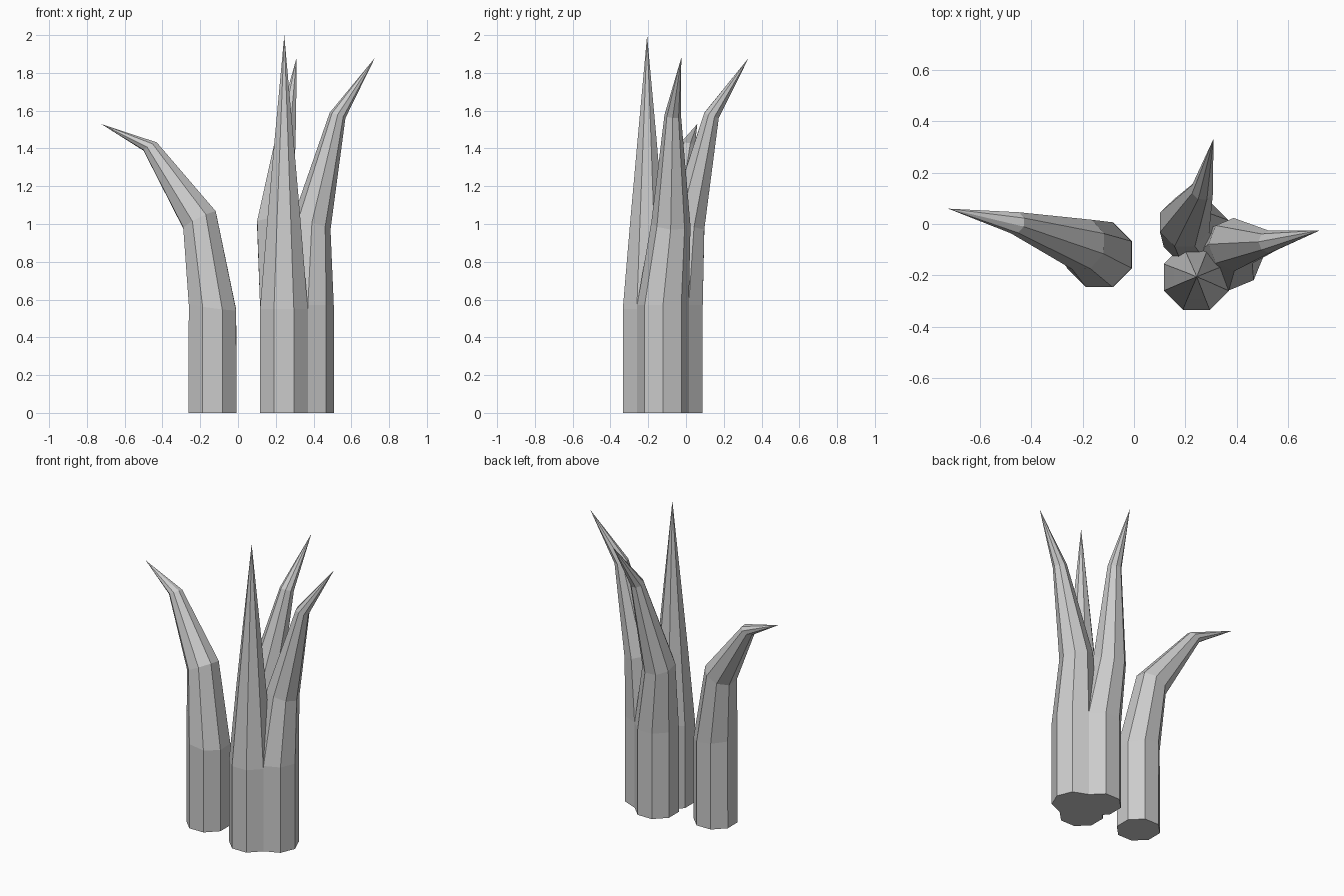
import bpy, bmesh
from math import sin, cos, pi, atan2, radians
from mathutils import Vector, Matrix

if "Cube" in bpy.data.objects:
    bpy.data.objects.remove(bpy.data.objects["Cube"])

SIDES = 8
RADII = (0.137, 0.137, 0.104, 0.044)


def blade(name, path, tilts, turn, radii=RADII):
    """Tapered octagonal stalk: rings along the path, leaning toward its tip, ending in a point."""
    bm = bmesh.new()
    pts = [Vector(p) for p in path]
    lean = pts[-1] - pts[0]
    axis = Vector((-lean.y, lean.x, 0))
    if axis.length < 0.02:
        axis = Vector((1, 0, 0))
    rings = []
    for p, r, t in zip(pts, radii, tilts):
        rot = Matrix.Rotation(radians(t), 3, axis)
        ring = []
        for i in range(SIDES):
            a = 2 * pi * i / SIDES + radians(turn)
            ring.append(bm.verts.new(p + rot @ Vector((r * cos(a), r * sin(a), 0))))
        rings.append(ring)
    tip = bm.verts.new(pts[-1])
    bm.faces.new(rings[0][::-1])
    for i in range(SIDES):
        j = (i + 1) % SIDES
        for lo, hi in zip(rings, rings[1:]):
            bm.faces.new((lo[i], lo[j], hi[j], hi[i]))
        bm.faces.new((rings[-1][i], rings[-1][j], tip))
    bmesh.ops.recalc_face_normals(bm, faces=bm.faces)
    mesh = bpy.data.meshes.new(name)
    bm.to_mesh(mesh)
    bm.free()
    obj = bpy.data.objects.new(name, mesh)
    bpy.context.collection.objects.link(obj)
    return obj


# Left stalk, bent strongly outward
blade("left_blade",
      [(-0.135, -0.12, 0), (-0.135, -0.12, 0.56), (-0.203, -0.08, 1.02),
       (-0.465, 0.005, 1.41), (-0.725, 0.06, 1.53)],
      (0, -8, 28, 30), 22.5)

# Straight front spike
blade("front_blade",
      [(0.243, -0.208, 0), (0.243, -0.208, 0.55), (0.243, -0.207, 1.02),
       (0.244, -0.206, 1.45), (0.245, -0.206, 2.0)],
      (0, 0, 0, 0), 22.5, (0.137, 0.137, 0.095, 0.054))

# Right stalk
blade("right_blade",
      [(0.37, -0.122, 0), (0.37, -0.122, 0.57), (0.39, -0.08, 1.0),
       (0.527, -0.07, 1.575), (0.725, -0.025, 1.88)],
      (0, 0, 17, 19), 0)

# Back stalk
blade("back_blade",
      [(0.243, -0.038, 0), (0.243, -0.038, 0.57), (0.197, 0.005, 1.0),
       (0.267, 0.135, 1.575), (0.31, 0.332, 1.88)],
      (0, 0, 17, 19), 22.5)
